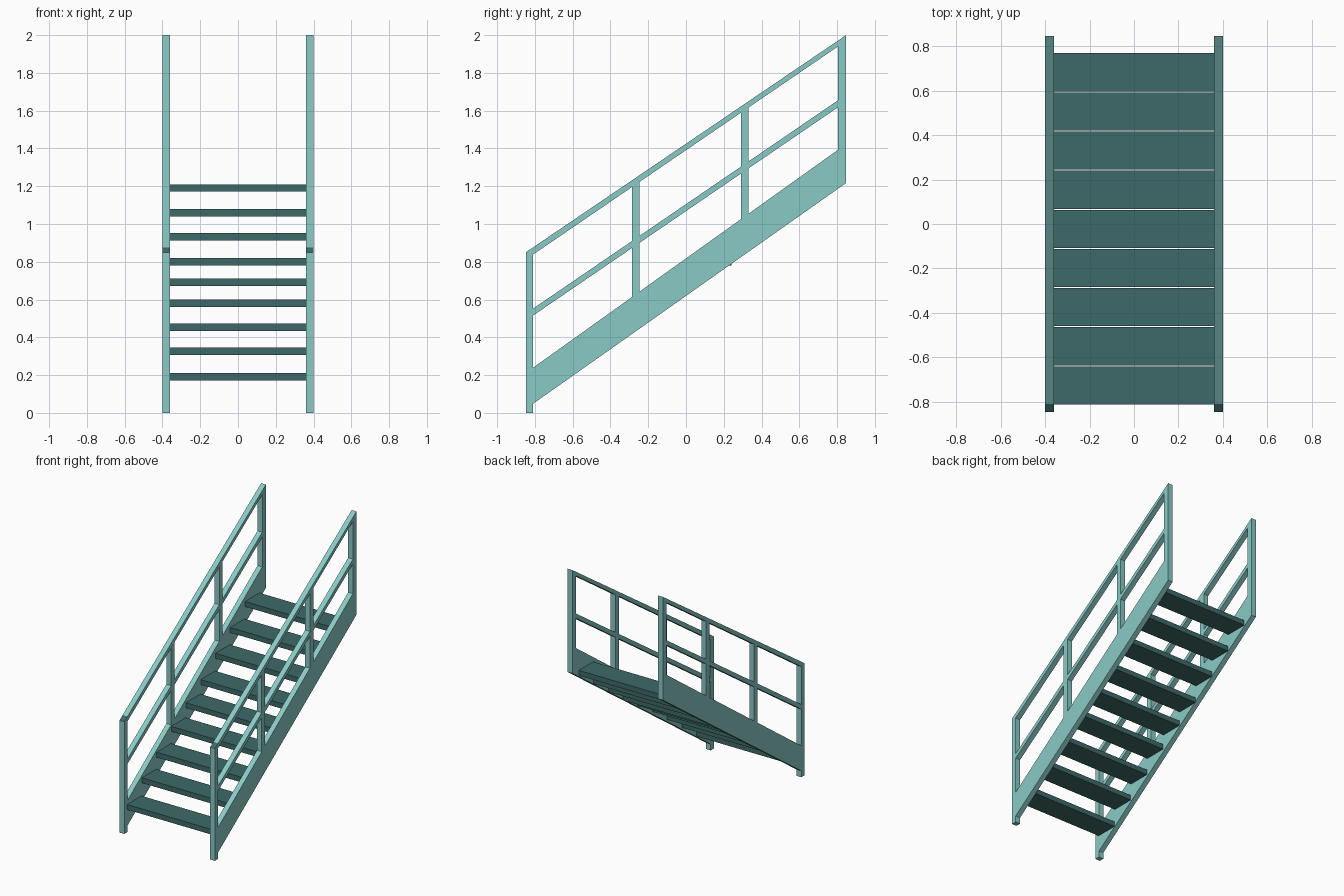
import bpy, bmesh

if "Cube" in bpy.data.objects:
    bpy.data.objects.remove(bpy.data.objects["Cube"])


def material(name, color):
    m = bpy.data.materials.new(name)
    m.diffuse_color = (*color, 1)
    m.use_nodes = True
    m.node_tree.nodes["Principled BSDF"].inputs["Base Color"].default_value = m.diffuse_color
    return m


LIGHT = material("light teal", (0.25, 0.59, 0.565))
DARK = material("dark teal", (0.047, 0.144, 0.138))
X0, X1 = 0.36, 0.40          # inner and outer face of each side frame
END = 0.848                  # half length of the stair


def line(z_front, z_back):
    """Sloped line through the inner faces of the two end posts."""
    return lambda y: z_front + (z_back - z_front) * (y + 0.81) / 1.615


stringer_low = line(0.048, 1.187)
stringer_top = line(0.239, 1.393)
mid_low, mid_top = line(0.515, 1.618), line(0.552, 1.655)
rail_low, rail_top = line(0.838, 1.940), line(0.876, 1.971)


def slab(name, y0, y1, low, top, x0=X0, x1=X1, mat=LIGHT, mirror=True):
    """Extrude a y-z quad bounded by two height functions across x."""
    bm = bmesh.new()
    pts = [(y0, low(y0)), (y1, low(y1)), (y1, top(y1)), (y0, top(y0))]
    face = bm.faces.new([bm.verts.new((x0, y, z)) for y, z in pts])
    ext = bmesh.ops.extrude_face_region(bm, geom=[face])
    moved = [v for v in ext["geom"] if isinstance(v, bmesh.types.BMVert)]
    bmesh.ops.translate(bm, verts=moved, vec=(x1 - x0, 0, 0))
    bmesh.ops.recalc_face_normals(bm, faces=bm.faces[:])
    me = bpy.data.meshes.new(name)
    bm.to_mesh(me)
    bm.free()
    me.materials.append(mat)
    ob = bpy.data.objects.new(name, me)
    bpy.context.collection.objects.link(ob)
    if mirror:
        ob.modifiers.new("mirror", "MIRROR")
    return ob


def flat(z):
    return lambda y: z


# End posts; the front post has a dark sloped cap
front = slab("front_post", -END, -0.81, flat(0), rail_top)
front.data.materials.append(DARK)
for p in front.data.polygons:
    if p.normal.z > 0.5:
        p.material_index = 1
slab("back_post", 0.805, END, stringer_low, rail_top)

# Stringer and handrail between the end posts
slab("stringer", -0.81, 0.805, stringer_low, stringer_top)
slab("handrail", -0.81, 0.805, rail_low, rail_top)

# Middle posts
posts = [(-0.287, -0.245), (0.29, 0.33)]
for y0, y1 in posts:
    slab("middle_post", y0, y1, stringer_top, rail_low)

# Middle rail, one piece per bay
for y0, y1 in [(-0.81, -0.287), (-0.245, 0.29), (0.33, 0.805)]:
    slab("middle_rail", y0, y1, mid_low, mid_top)

# Treads
tops = [0.21, 0.345, 0.472, 0.60, 0.712, 0.82, 0.952, 1.08, 1.21]
for i, z in enumerate(tops):
    y = -0.813 + i * 0.1763
    slab("tread", y, y + 0.172, flat(z - 0.039), flat(z), -X0, X0, DARK, False)
